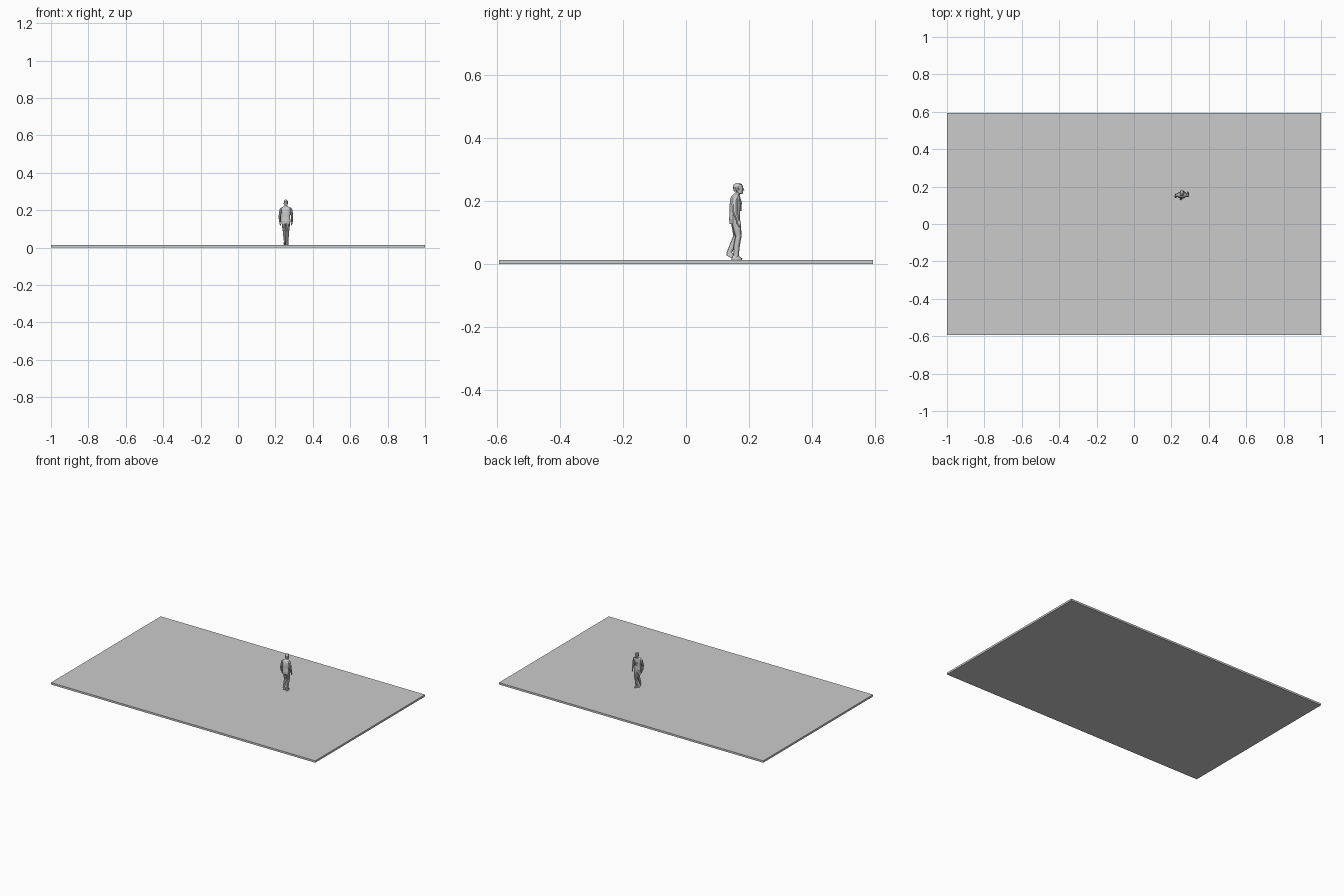
import bpy, bmesh
from math import cos, sin, tau
from mathutils import Vector

CX, CY = 0.256, 0.156  # where the walker stands


def loft(name, rings, n=10, power=1.0):
    """Skin elliptical level rings (x, y, z, rx, ry), x/y relative to the walker."""
    bm = bmesh.new()
    loops = []
    for x, y, z, rx, ry in rings:
        loop = []
        for i in range(n):
            c, s = cos(tau * (i + .5) / n), sin(tau * (i + .5) / n)
            sq = lambda v: abs(v) ** power * (1 if v > 0 else -1)
            loop.append(bm.verts.new((CX + x + rx * sq(c), CY + y + ry * sq(s), z)))
        loops.append(loop)
    for a, b in zip(loops, loops[1:]):
        for i in range(n):
            bm.faces.new((a[i], a[(i + 1) % n], b[(i + 1) % n], b[i]))
    bm.faces.new(loops[0])
    bm.faces.new(loops[-1])
    bmesh.ops.recalc_face_normals(bm, faces=bm.faces)
    me = bpy.data.meshes.new(name)
    bm.to_mesh(me)
    bm.free()
    ob = bpy.data.objects.new(name, me)
    bpy.context.collection.objects.link(ob)
    return ob


# Ground slab
bpy.ops.mesh.primitive_cube_add(size=1, location=(0, 0, 0.0065))
slab = bpy.context.object
slab.name = "ground_slab"
slab.scale = (2, 1.186, 0.013)

# Jacket, hem to collar
loft("jacket", [
    (0, -.001, .126, .023, .017), (0, -.002, .142, .025, .018),
    (0, -.001, .165, .023, .017), (0, .000, .190, .026, .018),
    (0, .000, .206, .028, .016), (0, .001, .215, .023, .013),
    (0, .004, .221, .011, .010), (0, .006, .224, .009, .009)], 12, .85)

# Lapels on the chest (walker faces +y)
for side, label in ((-1, "left"), (1, "right")):
    loft(label + "_lapel", [
        (side * .003, .017, .168, .002, .003), (side * .007, .018, .194, .004, .003),
        (side * .007, .010, .218, .003, .004)], 6)

# Neck, head, hair, nose, ears
loft("neck", [(0, .006, .214, .008, .008), (0, .009, .228, .007, .008)], 8)
loft("head", [
    (0, .017, .221, .004, .005), (0, .015, .225, .008, .010),
    (0, .012, .233, .010, .013), (0, .011, .242, .011, .0145),
    (0, .010, .249, .0095, .013), (0, .009, .254, .006, .008),
    (0, .009, .2555, .002, .003)])
loft("hair", [
    (0, .001, .229, .008, .005), (0, .003, .237, .0112, .009),
    (0, .007, .246, .0118, .0145), (0, .009, .252, .009, .013),
    (0, .008, .2565, .004, .006)])
loft("nose", [(0, .026, .232, .002, .004), (0, .024, .241, .001, .002)], 6)
for side, label in ((-1, "left"), (1, "right")):
    loft(label + "_ear", [(side * .0105, .009, .233, .001, .002),
                          (side * .0115, .009, .240, .0015, .003)], 6)

# Arms: one swings slightly ahead, the other slightly behind
for side, label, swing in ((-1, "left", -.006), (1, "right", .006)):
    loft(label + "_sleeve", [
        (side * .032, .003 + swing, .137, .0055, .007),
        (side * .033, -.005 + swing * .6, .166, .0065, .009),
        (side * .030, -.002, .190, .007, .010),
        (side * .027, .000, .207, .007, .010),
        (side * .022, .001, .215, .004, .007)], 8)
    loft(label + "_hand", [
        (side * .029, .008 + swing, .119, .002, .004),
        (side * .031, .007 + swing, .127, .004, .006),
        (side * .032, .004 + swing, .139, .003, .005)], 8)

# Trousers: right leg planted, left leg trailing with lifted heel
loft("right_leg", [
    (.007, .002, .022, .007, .009), (.007, .003, .034, .007, .009),
    (.008, .005, .060, .008, .010), (.009, .010, .087, .009, .010),
    (.010, .006, .110, .011, .013), (.011, .001, .138, .012, .015)])
loft("left_leg", [
    (-.005, -.020, .034, .006, .008), (-.006, -.015, .044, .007, .009),
    (-.007, -.006, .065, .008, .010), (-.008, .004, .089, .009, .010),
    (-.010, .003, .112, .011, .013), (-.011, .000, .138, .012, .015)])

# Shoes
loft("right_shoe", [
    (.008, .005, .013, .0065, .017), (.008, .005, .0165, .007, .0175),
    (.008, .003, .021, .0065, .014), (.007, .001, .027, .005, .008)])
shoe = loft("left_shoe", [
    (-.005, -.010, .014, .0065, .017), (-.005, -.010, .018, .007, .0175),
    (-.005, -.012, .023, .0065, .014), (-.005, -.015, .031, .005, .008)])
for v in shoe.data.vertices:  # tilt so the heel lifts
    v.co.z += max(0.0, CY - v.co.y) * .45
